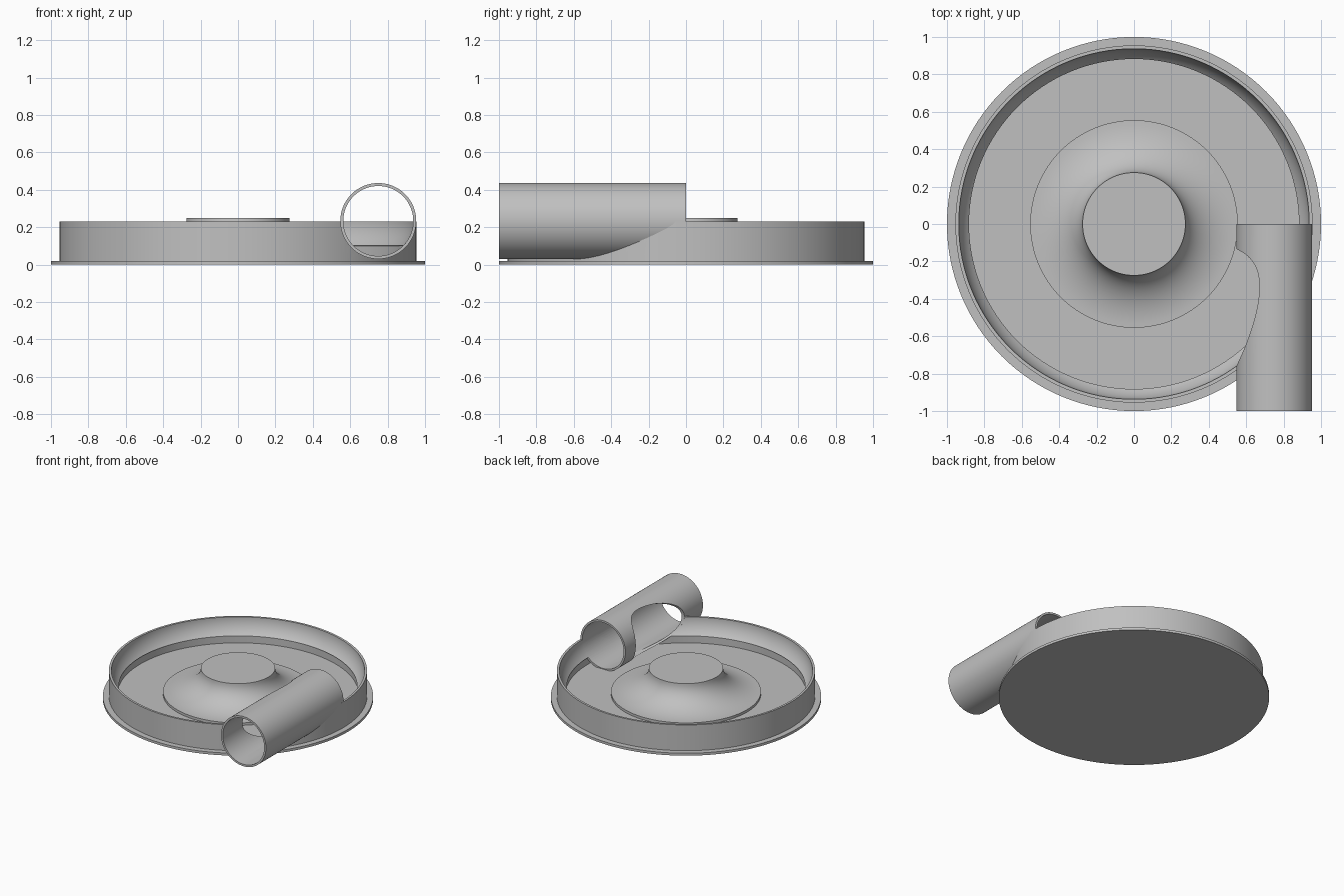
import bpy
import bmesh
import math
from mathutils import Matrix

cube = bpy.data.objects.get("Cube")
if cube:
    bpy.data.objects.remove(cube, do_unlink=True)

grey = bpy.data.materials.new("plain_grey")
grey.use_nodes = True
COLOUR = (0.53, 0.53, 0.53, 1)
grey.diffuse_color = COLOUR
grey.node_tree.nodes["Principled BSDF"].inputs["Base Color"].default_value = COLOUR

RING, BORE, SHELL = 0.75, 0.187, 0.203   # channel radius, pipe radii
AXIS_Z, FLOOR = 0.233, 0.04
SIDES = 128


def arc(cx, cz, rx, rz, start, end, count):
    """Points (radius, height) along an elliptical arc, angles in degrees."""
    angles = [math.radians(start + (end - start) * i / count) for i in range(count + 1)]
    return [(cx + rx * math.cos(a), cz + rz * math.sin(a)) for a in angles]


def revolve(name, profile, matrix=Matrix(), closed=False):
    """Spin a profile around z; points on the axis become poles."""
    bm = bmesh.new()
    verts = [bm.verts.new((r, 0, z)) for r, z in profile]
    edges = [bm.edges.new(pair) for pair in zip(verts, verts[1:])]
    if closed:
        edges.append(bm.edges.new((verts[-1], verts[0])))
    bmesh.ops.spin(bm, geom=verts + edges, axis=(0, 0, 1), cent=(0, 0, 0),
                   angle=math.tau, steps=SIDES, use_merge=True)
    bmesh.ops.remove_doubles(bm, verts=bm.verts, dist=1e-5)
    bmesh.ops.recalc_face_normals(bm, faces=bm.faces)
    bmesh.ops.transform(bm, matrix=matrix, verts=bm.verts)
    mesh = bpy.data.meshes.new(name)
    bm.to_mesh(mesh)
    bm.free()
    obj = bpy.data.objects.new(name, mesh)
    bpy.context.collection.objects.link(obj)
    mesh.materials.append(grey)
    return obj


def cut(obj, cutter):
    mod = obj.modifiers.new("cut", "BOOLEAN")
    mod.operation = "DIFFERENCE"
    mod.solver = "EXACT"
    mod.object = cutter
    bpy.context.view_layer.objects.active = obj
    bpy.ops.object.modifier_apply(modifier=mod.name)


def smooth(obj):
    bpy.ops.object.select_all(action="DESELECT")
    obj.select_set(True)
    bpy.context.view_layer.objects.active = obj
    bpy.ops.object.shade_smooth_by_angle(angle=math.radians(30))


# Housing: flanged base, curved outer wall, flat floor and flared hub
hub = arc(0.555, 0.25, 0.28, 0.19, 180, 270, 16)
wall = arc(RING, AXIS_Z, BORE, BORE, -45, -1, 12)
profile = ([(0, 0), (1, 0), (1, 0.02), (0.955, 0.02), (0.955, 0.23)]
           + wall[::-1] + [(0.89, 0.1), (0.89, FLOOR), (0.555, FLOOR)]
           + hub[::-1] + [(0, 0.25)])
housing = revolve("housing", profile)

# Tangential pipe running from the middle to the front
along_y = Matrix.Translation((RING, 0, AXIS_Z)) @ Matrix.Rotation(math.pi / 2, 4, "X")
pipe = revolve("outlet_pipe", [(BORE, 0), (SHELL, 0), (SHELL, 1), (BORE, 1)],
               along_y, closed=True)

# Cutters: straight bore through the wall, ring channel through the pipe
bore = revolve("bore_cutter", [(0, 0), (BORE, 0), (BORE, 1.1), (0, 1.1)], along_y)
channel = revolve("channel_cutter", arc(RING, AXIS_Z, BORE, BORE, 0, 354.375, 63), closed=True)
cut(housing, bore)
cut(pipe, channel)
for helper in (bore, channel):
    bpy.data.objects.remove(helper, do_unlink=True)

for part in (housing, pipe):
    smooth(part)
